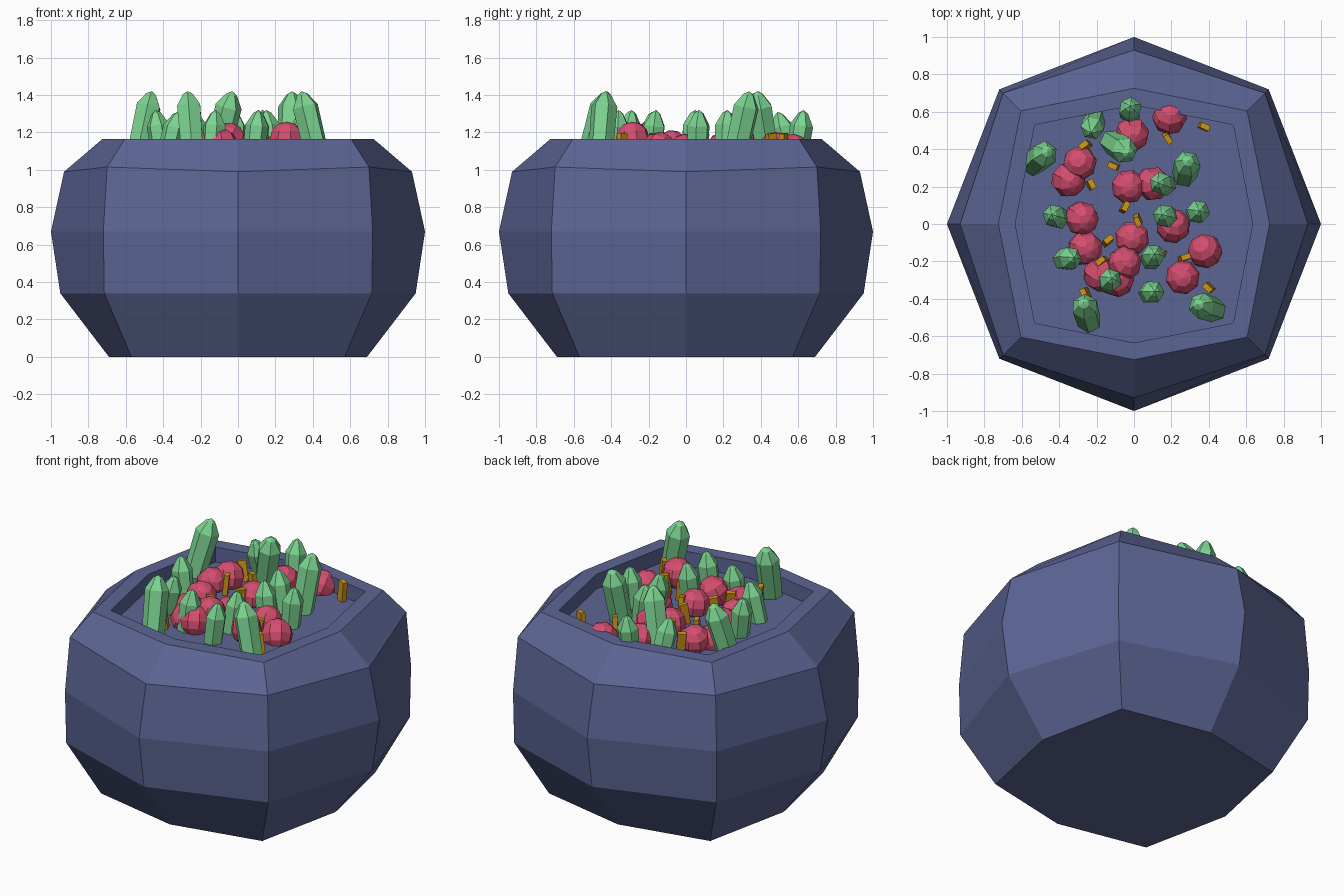
import bpy, bmesh, math, random
from mathutils import Vector, Matrix, Euler

if "Cube" in bpy.data.objects:
    bpy.data.objects.remove(bpy.data.objects["Cube"])

random.seed(4)
FLOOR = 1.07


def material(name, rgb):
    m = bpy.data.materials.new(name)
    lin = [((c / 255 + 0.055) / 1.055) ** 2.4 for c in rgb]
    m.diffuse_color = (*lin, 1)
    m.use_nodes = True
    m.node_tree.nodes["Principled BSDF"].inputs["Base Color"].default_value = m.diffuse_color
    return m


SLATE = material("slate_blue", (92, 101, 148))
GREEN = material("leaf_green", (124, 212, 145))
RED = material("berry_red", (212, 78, 112))
GOLD = material("gold", (205, 150, 25))


def finish(bm, name, mat):
    bmesh.ops.recalc_face_normals(bm, faces=bm.faces)
    me = bpy.data.meshes.new(name)
    bm.to_mesh(me)
    bm.free()
    me.materials.append(mat)
    ob = bpy.data.objects.new(name, me)
    bpy.context.collection.objects.link(ob)
    return ob


def loft(bm, rings):
    """Skin a list of point rings and cap both ends."""
    loops = [[bm.verts.new(p) for p in ring] for ring in rings]
    n = len(loops[0])
    for a, b in zip(loops, loops[1:]):
        for i in range(n):
            j = (i + 1) % n
            bm.faces.new((a[i], a[j], b[j], b[i]))
    bm.faces.new(loops[0][::-1])
    bm.faces.new(loops[-1])


# Eight-sided pot: (reach on the axes, corner coordinate, axis z, corner z)
PROFILE = [
    (0.69, 0.57, 0.0, 0.0),
    (0.95, 0.715, 0.34, 0.34),
    (1.0, 0.72, 0.67, 0.67),
    (0.93, 0.70, 0.99, 1.015),
    (0.725, 0.605, 1.165, 1.165),
    (0.635, 0.53, 1.165, 1.165),
    (0.635, 0.53, FLOOR, FLOOR),
]


def pot_ring(axis, corner, za, zc):
    pts = []
    for i in range(8):
        a = i * math.pi / 4
        r, z = (axis, za) if i % 2 == 0 else (corner * math.sqrt(2), zc)
        pts.append((r * math.cos(a), r * math.sin(a), z))
    return pts


bm = bmesh.new()
loft(bm, [pot_ring(*p) for p in PROFILE])
finish(bm, "pot", SLATE)


# Crystals: (base x, base y, tip x, tip y, tip z)
CRYSTALS = [
    (-0.54, 0.32, -0.46, 0.39, 1.42), (-0.21, 0.56, -0.23, 0.49, 1.31),
    (-0.02, 0.59, -0.02, 0.63, 1.32), (-0.12, 0.44, -0.03, 0.38, 1.42),
    (0.27, 0.26, 0.29, 0.34, 1.42), (0.17, 0.21, 0.13, 0.22, 1.32),
    (0.33, 0.06, 0.35, 0.07, 1.32), (0.19, 0.03, 0.15, 0.05, 1.32),
    (-0.40, 0.03, -0.44, 0.05, 1.32), (-0.38, -0.19, -0.32, -0.18, 1.31),
    (0.09, -0.19, 0.11, -0.16, 1.32), (-0.14, -0.32, -0.12, -0.29, 1.32),
    (0.08, -0.37, 0.11, -0.36, 1.32), (0.43, -0.46, 0.34, -0.43, 1.42),
    (-0.24, -0.52, -0.27, -0.42, 1.42),
]


def crystal(bx, by, tx, ty, tz):
    base, tip = Vector((bx, by, FLOOR - 0.02)), Vector((tx, ty, tz))
    axis = tip - base
    length, r = axis.length, 0.066 if tz > 1.4 else 0.058
    spin = random.uniform(0, 1)
    bm = bmesh.new()
    rings = []
    for rad, h in ((r, 0), (r * 1.08, length - 0.085), (r * 0.45, length - 0.018)):
        rings.append([(rad * math.cos(spin + k * math.pi / 3),
                       rad * math.sin(spin + k * math.pi / 3), h) for k in range(6)])
    loft(bm, rings)
    # pointed cap
    top = max(bm.faces, key=lambda f: f.calc_center_median().z)
    apex = bmesh.ops.poke(bm, faces=[top])["verts"][0]
    apex.co.z = length
    rot = axis.to_track_quat('Z', 'Y').to_matrix().to_4x4()
    bm.transform(Matrix.Translation(base) @ rot)
    finish(bm, "crystal", GREEN)


for c in CRYSTALS:
    crystal(*c)

# Berries: (x, y, centre z)
BERRIES = [
    (0.19, 0.57, 1.10), (-0.01, 0.48, 1.11), (-0.29, 0.325, 1.12),
    (-0.35, 0.235, 1.10), (-0.03, 0.20, 1.11), (0.10, 0.215, 1.10),
    (-0.28, 0.03, 1.11), (0.21, -0.01, 1.10), (-0.26, -0.13, 1.10),
    (-0.01, -0.075, 1.12), (-0.05, -0.21, 1.16), (0.38, -0.145, 1.11),
    (0.26, -0.285, 1.165), (-0.18, -0.27, 1.11), (-0.09, -0.30, 1.13),
]
for x, y, z in BERRIES:
    bm = bmesh.new()
    bmesh.ops.create_uvsphere(bm, u_segments=8, v_segments=6, radius=0.093)
    tilt = Euler((random.uniform(-0.6, 0.6), random.uniform(-0.6, 0.6),
                  random.uniform(0, 3))).to_matrix().to_4x4()
    bm.transform(Matrix.Translation((x, y, z)) @ tilt)
    finish(bm, "berry", RED)

# Small upright gold chips
CHIPS = [
    (0.375, 0.52), (0.18, 0.46), (-0.26, 0.42), (-0.11, 0.31), (-0.23, 0.21),
    (-0.05, 0.09), (0.02, 0.02), (-0.14, -0.09), (0.27, -0.18), (0.40, -0.34),
    (0.14, -0.15), (-0.26, -0.37), (-0.17, -0.20),
]
for x, y in CHIPS:
    bm = bmesh.new()
    bmesh.ops.create_cube(bm, size=1)
    bm.transform(Matrix.Diagonal((0.052, 0.03, 0.13, 1)))
    tilt = Euler((random.uniform(-0.15, 0.15), random.uniform(-0.15, 0.15),
                  random.uniform(-1.2, 1.2))).to_matrix().to_4x4()
    bm.transform(Matrix.Translation((x, y, 1.13)) @ tilt)
    finish(bm, "gold_chip", GOLD)
